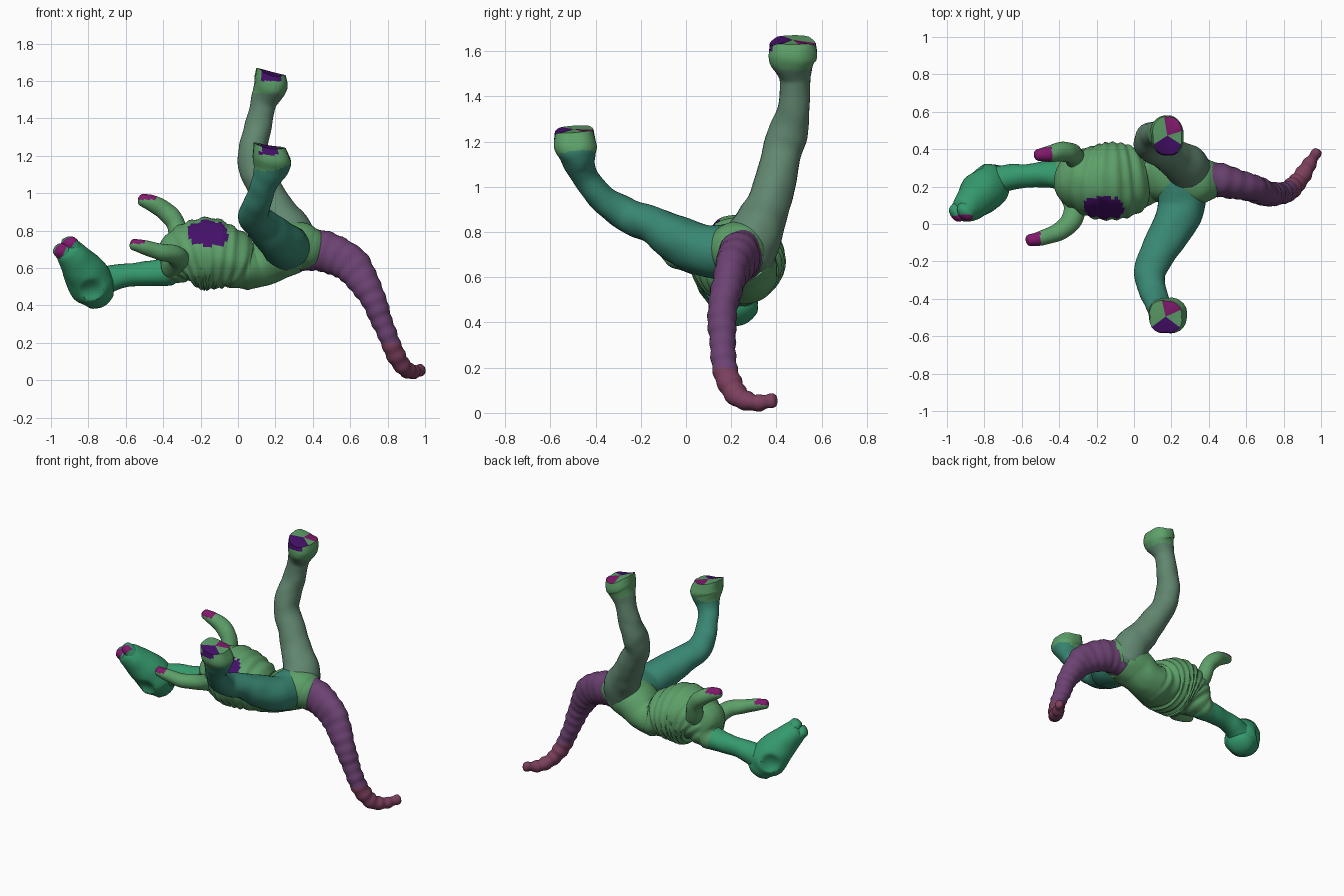
import bpy, bmesh, math
from mathutils import Vector, noise

if "Cube" in bpy.data.objects:
    bpy.data.objects.remove(bpy.data.objects["Cube"])


def material(name, rgb):
    m = bpy.data.materials.new(name)
    m.diffuse_color = (*rgb, 1)
    m.use_nodes = True
    m.node_tree.nodes["Principled BSDF"].inputs["Base Color"].default_value = m.diffuse_color
    return m


TEAL = material("teal", (0.04, 0.24, 0.17))
SAGE = material("sage", (0.12, 0.24, 0.16))
GREEN = material("green", (0.11, 0.35, 0.14))
EMERALD = material("emerald", (0.035, 0.32, 0.15))
VIOLET = material("violet", (0.15, 0.055, 0.17))
MAROON = material("maroon", (0.20, 0.05, 0.11))
INDIGO = material("indigo", (0.06, 0.005, 0.14))
PLUM = material("plum", (0.22, 0.01, 0.15))


def spline(pts, steps):
    """Catmull-Rom through tuples (x, y, z, radius_a, radius_b)."""
    p = [tuple(2 * a - b for a, b in zip(pts[0], pts[1]))] + list(pts)
    p.append(tuple(2 * a - b for a, b in zip(pts[-1], pts[-2])))
    out = []
    for i in range(1, len(p) - 2):
        for s in range(steps):
            t = s / steps
            out.append([0.5 * (2 * b + (c - a) * t + (2 * a - 5 * b + 4 * c - d) * t * t
                               + (3 * b - a - 3 * c + d) * t ** 3)
                        for a, b, c, d in zip(p[i - 1], p[i], p[i + 1], p[i + 2])])
    out.append(list(pts[-1]))
    return out


def limb(name, pts, ref, mats, steps=8, sides=28, ripple=0, period=.05, tilt=0,
         lump=.006, flat=False, pick=None, shape=None, ribbed=lambda co: True):
    """Skin elliptical rings along a path; ends are domed or flat."""
    rows = spline(pts, steps)
    ctr = [Vector(r[:3]) for r in rows]
    ref = Vector(ref)
    rings, s = [], 0
    last = len(rows) - 1
    for i, r in enumerate(rows):
        tan = (ctr[min(i + 1, last)] - ctr[max(i - 1, 0)]).normalized()
        if i:
            s += (ctr[i] - ctr[i - 1]).length
        n1 = (ref - tan * ref.dot(tan)).normalized()
        rings.append((ctr[i], n1, tan.cross(n1), r[3], r[4], s))
        if i in (0, last) and not (flat and i == last):
            sign = -1 if i == 0 else 1
            dome = []
            for k in (30, 55, 75):
                c, h = math.cos(math.radians(k)), math.sin(math.radians(k))
                dome.append((ctr[i] + tan * sign * h * .6 * min(r[3], r[4]), n1,
                             tan.cross(n1), r[3] * c, r[4] * c, s))
            rings = dome[::-1] + rings if i == 0 else rings + dome
    bm = bmesh.new()
    grid = []
    for c, n1, n2, a, b, s in rings:
        ring = []
        for k in range(sides):
            th = 2 * math.pi * k / sides
            d = n1 * a * math.cos(th) + n2 * b * math.sin(th)
            co = c + d
            off = lump * noise.noise(co * 11)
            if ribbed(co):
                off += ripple * math.sin(2 * math.pi * (s + tilt * co.z) / period)
            ring.append(bm.verts.new(co + d.normalized() * off))
        grid.append(ring)
    for i in range(len(grid) - 1):
        for k in range(sides):
            j = (k + 1) % sides
            bm.faces.new((grid[i][k], grid[i][j], grid[i + 1][j], grid[i + 1][k]))
    # closed ends, as fans
    for ring in (grid[0], grid[-1]):
        mid = bm.verts.new(sum((v.co for v in ring), Vector()) / sides)
        for k in range(sides):
            bm.faces.new((mid, ring[k], ring[(k + 1) % sides]))
    if shape:
        for v in bm.verts:
            v.co = shape(v.co)
    bmesh.ops.recalc_face_normals(bm, faces=bm.faces[:])
    if pick:
        for f in bm.faces:
            f.material_index = pick(f.calc_center_median(), f)
    me = bpy.data.meshes.new(name)
    bm.to_mesh(me)
    bm.free()
    ob = bpy.data.objects.new(name, me)
    bpy.context.collection.objects.link(ob)
    for m in mats:
        me.materials.append(m)
    bpy.ops.object.select_all(action='DESELECT')
    ob.select_set(True)
    bpy.context.view_layer.objects.active = ob
    bpy.ops.object.shade_smooth_by_angle(angle=math.radians(40))


# ribbed torso, with a flat dark opening on the upper front side
CUT_P, CUT_N = Vector((0, .083, .79)), Vector((0, -.76, .65)).normalized()


def flatten(co):
    d = (co - CUT_P).dot(CUT_N)
    return co - CUT_N * d if d > 0 and -.3 < co.x < .02 else co


def opening(c, f):
    return int(abs((c - CUT_P).dot(CUT_N)) < .008 and -.29 < c.x < .01)


limb("torso", [(-.43, .27, .57, .06, .06), (-.37, .265, .59, .10, .09),
               (-.29, .24, .655, .165, .16), (-.17, .228, .675, .205, .195),
               (-.04, .235, .645, .195, .165), (.04, .25, .61, .16, .125),
               (.12, .26, .62, .14, .12), (.22, .25, .68, .15, .14),
               (.32, .235, .715, .145, .135), (.40, .235, .705, .11, .11)],
     (0, 1, 0), [GREEN, INDIGO], steps=12, sides=64, ripple=.005, period=.05,
     tilt=.15, pick=opening, shape=flatten, ribbed=lambda c: -.36 < c.x < .06)

# tail
limb("tail", [(.32, .25, .70, .10, .115), (.46, .235, .69, .09, .11),
              (.60, .20, .62, .075, .10), (.70, .165, .48, .065, .075),
              (.76, .16, .34, .06, .06), (.82, .175, .19, .055, .05),
              (.87, .22, .085, .052, .046), (.925, .30, .045, .042, .038),
              (.98, .385, .052, .026, .03)],
     (0, 1, 0), [VIOLET, MAROON], steps=10, ripple=.003, period=.065,
     pick=lambda c, f: int(c.z < .2))

# neck
limb("neck", [(-.36, .26, .585, .085, .08), (-.46, .265, .57, .072, .068),
              (-.56, .26, .565, .064, .062), (-.66, .25, .55, .07, .07),
              (-.74, .23, .52, .08, .08)], (0, 1, 0), [EMERALD])

# skull with two eye sockets pressed in
SOCKETS = [(Vector((-.78, .085, .48)), Vector((-.1, 1, .1)), .065),
           (Vector((-.86, .29, .53)), Vector((.6, -.7, -.2)), .065)]


def press(co):
    for p, d, r in SOCKETS:
        q = (co - p).length
        if q < r:
            co = co + d.normalized() * .035 * (1 - (q / r) ** 2)
    return co


limb("skull", [(-.745, .235, .45, .09, .09), (-.775, .21, .50, .12, .12),
               (-.82, .165, .575, .115, .115), (-.87, .11, .645, .093, .092),
               (-.905, .08, .69, .075, .075)],
     (1, -1, 0), [EMERALD], sides=40, shape=press)

# jaws with a shallow gap between them
for nm, tip in (("upper_jaw", (-.905, .06, .742)), ("lower_jaw", (-.955, .055, .70))):
    limb(nm, [(-.865, .11, .64, .07, .065),
              (*[(a + b) / 2 for a, b in zip((-.865, .11, .64), tip)], .064, .056),
              (*tip, .05, .038)], (1, -1, 0), [EMERALD, PLUM],
         pick=lambda c, f, t=Vector(tip): int((c - t).length < .05 and c.y < t.y - .01))

# arms
limb("rear_arm", [(-.27, .30, .68, .07, .07), (-.315, .35, .76, .06, .055),
                  (-.335, .38, .84, .053, .05), (-.39, .385, .905, .053, .05),
                  (-.455, .375, .945, .045, .045), (-.515, .37, .965, .034, .034)],
     (0, 1, 0), [GREEN, PLUM], pick=lambda c, f: int(c.x < -.44 and c.z > .965))
limb("front_arm", [(-.35, .20, .61, .07, .07), (-.315, .10, .64, .055, .06),
                   (-.335, .02, .67, .05, .055), (-.40, -.04, .685, .046, .05),
                   (-.48, -.07, .705, .04, .04), (-.56, -.085, .725, .032, .032)],
     (0, 0, 1), [GREEN, PLUM], pick=lambda c, f: int(c.x < -.50 and c.z > .73))


# legs with flat-ended, slanted feet and dark sole patches
def foot(end, slope):
    end = Vector(end)

    def pick(c, f):
        d = c - end
        if d.length > .15 or d.z < -.14:
            return 0
        if d.y < -.035 and -.05 < d.x < .05 and d.z > -.05:
            return 2
        return 3 if len(f.verts) == 3 and d.y > .02 and d.x > -.01 else 1

    def slant(co):
        d = co - end
        w = max(0, min(1, (d.z + .16) / .14))
        z = w * (slope * d.x - .5 * max(0, abs(d.y) - .06))
        # pinch the round rim towards a boxy outline
        k = 1 + w * .10 * abs(math.sin(2 * math.atan2(d.y, d.x)))
        return Vector((end.x + d.x * k, end.y + d.y * k, co.z + z)) if w else co
    return dict(pick=pick, shape=slant, flat=True)


limb("rear_leg", [(.29, .26, .71, .135, .135), (.275, .31, .80, .12, .12),
                  (.21, .355, .90, .10, .10), (.145, .395, 1.02, .09, .09),
                  (.085, .42, 1.14, .08, .088), (.08, .453, 1.24, .077, .088),
                  (.105, .475, 1.34, .073, .07), (.125, .482, 1.43, .071, .066),
                  (.14, .482, 1.49, .07, .07), (.17, .472, 1.56, .083, .10),
                  (.178, .473, 1.60, .084, .108), (.178, .473, 1.65, .074, .10)],
     (1, 0, 0), [SAGE, GREEN, INDIGO, PLUM], **foot((.178, .473, 1.65), -.28))
limb("front_leg", [(.26, .21, .71, .13, .13), (.25, .08, .72, .125, .115),
                   (.20, -.03, .765, .11, .105), (.13, -.15, .83, .10, .082),
                   (.085, -.26, .875, .085, .075), (.10, -.355, .935, .075, .064),
                   (.13, -.43, 1.02, .066, .058), (.155, -.465, 1.085, .08, .065),
                   (.175, -.48, 1.14, .10, .08), (.18, -.49, 1.19, .102, .093),
                   (.17, -.495, 1.255, .088, .083)],
     (1, 0, 0), [TEAL, GREEN, INDIGO, PLUM], **foot((.17, -.495, 1.255), -.35))
